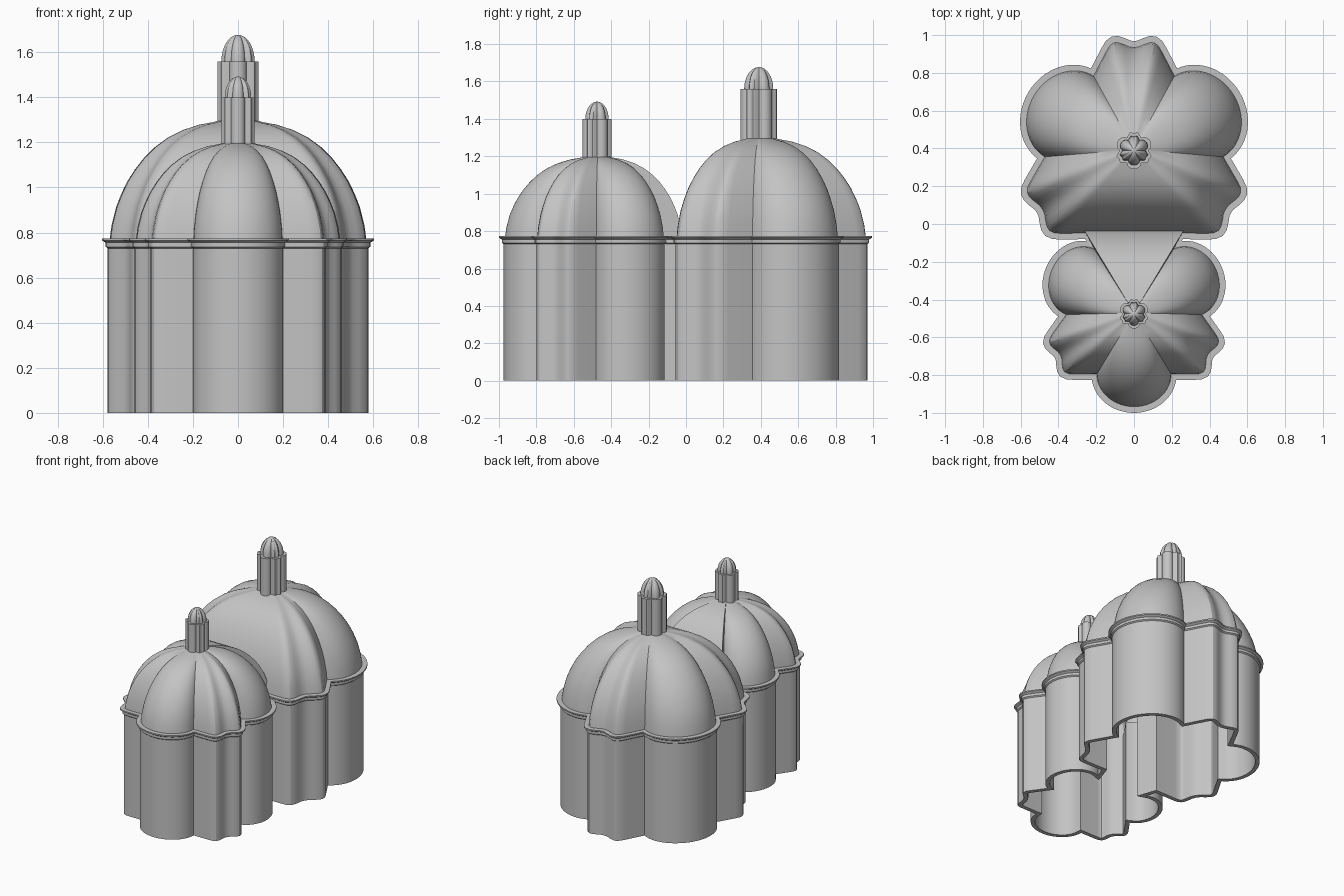
import bpy, bmesh, math
from mathutils import Vector

if "Cube" in bpy.data.objects:
    bpy.data.objects.remove(bpy.data.objects["Cube"], do_unlink=True)

stone = bpy.data.materials.new("grey_stone")
stone.use_nodes = True
GREY = (0.55, 0.55, 0.55, 1)
stone.diffuse_color = GREY
stone.node_tree.nodes["Principled BSDF"].inputs["Base Color"].default_value = GREY

# Half outline of a fluted lobe: (sideways fraction, outward fraction)
FLUTE = [(1, 0), (.69, .72), (.6, .9), (.5, .99), (.4, 1), (.25, .94), (.12, .87), (0, .85)]
FLUTE += [(-v, h) for v, h in FLUTE[-2::-1]]
# Half round lobe
ROUND = [(math.cos(math.pi * i / 28), math.sin(math.pi * i / 28)) for i in range(29)]
# Dome profile: (scale, height fraction)
DOME = [(1, 0), (.985, .12), (.95, .27), (.91, .38), (.86, .49), (.8, .59), (.73, .685),
        (.65, .77), (.55, .85), (.43, .915), (.3, .96), (.2, .98), (.12, 1)]


def lobe(a, b, shape, height):
    """Lobe bulging outward between two corners, anticlockwise."""
    a, b = Vector(a), Vector(b)
    mid, half = (a + b) / 2, (a - b) / 2
    out = Vector((-half.y, half.x)).normalized()
    if out.dot(mid) < 0:
        out = -out
    return [mid + half * v + out * (h * height) for v, h in shape]


def plan(corners, lobes):
    """Chain lobes through the corners; corner points are shared."""
    pts = [Vector(corners[0])]
    for a, b, (shape, height) in zip(corners, corners[1:], lobes):
        pts += lobe(a, b, shape, height)[1:]
    return pts


def offset(pts, d):
    """Move a closed anticlockwise outline outward with mitred corners."""
    res = []
    for i, p in enumerate(pts):
        e1 = (p - pts[i - 1]).normalized()
        e2 = (pts[(i + 1) % len(pts)] - p).normalized()
        n1, n2 = Vector((e1.y, -e1.x)), Vector((e2.y, -e2.x))
        res.append(p + (n1 + n2) * (d / max(1 + n1.dot(n2), .4)))
    return res


def loft(name, rings, centre_y=0, ring_closed=False, cap=False):
    """Skin a stack of (outline, height) rings."""
    bm = bmesh.new()
    rows = [[bm.verts.new((p.x, p.y + centre_y, z)) for p in pts] for pts, z in rings]
    n = len(rows[0])
    pairs = list(zip(rows, rows[1:]))
    if ring_closed:
        pairs.append((rows[-1], rows[0]))
    for lo, hi in pairs:
        for i in range(n):
            j = (i + 1) % n
            bm.faces.new((lo[i], lo[j], hi[j], hi[i]))
    if cap:
        bm.faces.new(rows[-1])
    bmesh.ops.recalc_face_normals(bm, faces=bm.faces)
    mesh = bpy.data.meshes.new(name)
    bm.to_mesh(mesh)
    bm.free()
    obj = bpy.data.objects.new(name, mesh)
    bpy.context.collection.objects.link(obj)
    mesh.materials.append(stone)
    bpy.ops.object.select_all(action='DESELECT')
    obj.select_set(True)
    bpy.context.view_layer.objects.active = obj
    bpy.ops.object.shade_smooth_by_angle(angle=math.radians(28))
    return obj


def scaled(pts, s):
    return [p * s for p in pts]


def dome(name, pts, y, base, height):
    """Hollow lobed dome with an outer and an inner skin."""
    outer = [(scaled(pts, .985 * s), base + height * t) for s, t in DOME]
    inner = [(scaled(pts, .94 * s), base + height * .96 * t) for s, t in reversed(DOME)]
    loft(name, outer + inner, y, ring_closed=True)


def spire(name, k, y, z0, z1, z2):
    """Fluted drum with a small ribbed cap."""
    corners = [(.46 * math.cos(math.radians(a)), .46 * math.sin(math.radians(a)))
               for a in range(0, 360, 60)]
    pts = plan(corners + corners[:1], [(ROUND, .2), (FLUTE, .18)] * 3)[:-1]
    pts = scaled(pts, k)
    rings = [(pts, z0), (pts, z1), (scaled(pts, .8), z1)]
    for i in range(1, 9):
        a = math.radians(i * 10.8)
        rings.append((scaled(pts, .8 * math.cos(a)), z1 + (z2 - z1) * math.sin(a)))
    loft(name, rings, y, cap=True)


BIG_Y, SMALL_Y, SPRING = .395, -.47, .77

# Outlines of the two chambers, open on the sides facing each other
big = plan([(.24, -.45), (.48, -.04), (.2175, .395), (-.2175, .395), (-.48, -.04), (-.24, -.45)],
           [(FLUTE, .18), (ROUND, .22), (FLUTE, .18), (ROUND, .22), (FLUTE, .18)])
small = plan([(-.215, .345), (-.365, -.01), (-.2, -.33), (.2, -.33), (.365, -.01), (.215, .345)],
             [(ROUND, .165), (FLUTE, .15), (ROUND, .175), (FLUTE, .15), (ROUND, .165)])

# Continuous hollow wall with its cornice
outline = [p + Vector((0, BIG_Y)) for p in big] + [p + Vector((0, SMALL_Y)) for p in small]
section = [(0, 0), (0, .73), (.009, .737), (.009, .755), (.025, .765), (.025, .774),
           (-.03, .774), (-.03, 0)]
loft("wall_and_cornice", [(offset(outline, d), z) for d, z in section], ring_closed=True)

# Domes; the small one reaches into the large one over the passage
dome("large_dome", big, BIG_Y, SPRING, .53)
dome("small_dome", small + [Vector((.275, .455)), Vector((-.275, .455))], SMALL_Y, SPRING, .43)

# Spires
spire("large_spire", .165, BIG_Y - .005, 1.26, 1.56, 1.677)
spire("small_spire", .132, SMALL_Y - .005, 1.16, 1.4, 1.492)
